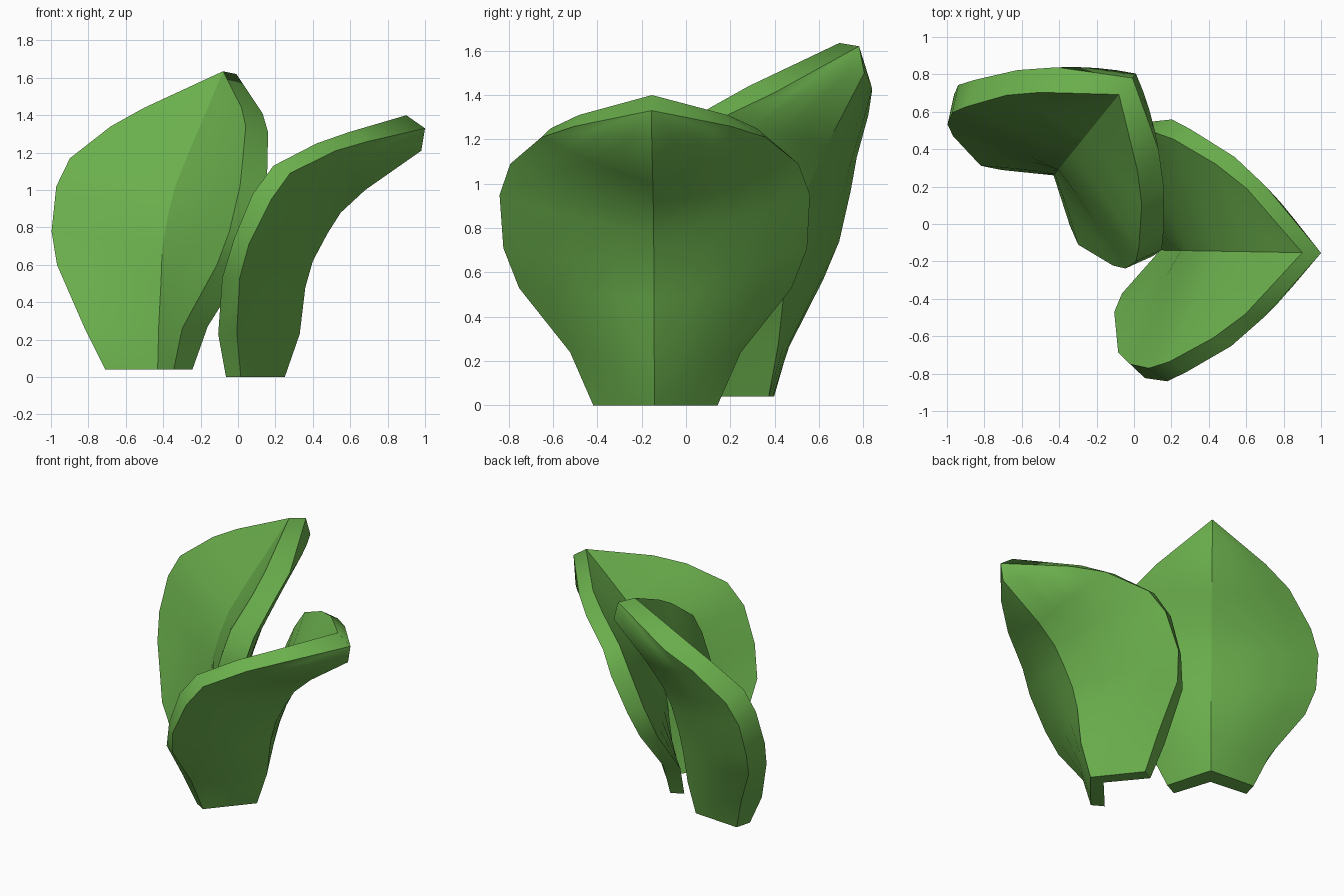
import bpy, bmesh, math
from mathutils import Matrix, Vector

if "Cube" in bpy.data.objects:
    bpy.data.objects.remove(bpy.data.objects["Cube"])

green = bpy.data.materials.new("leaf green")
green.diffuse_color = (0.147, 0.434, 0.074, 1)
green.use_nodes = True
green.node_tree.nodes["Principled BSDF"].inputs["Base Color"].default_value = green.diffuse_color

# Half widths of the inner and outer face, base to tip (shared by both leaves)
W_IN = [.235, .335, .55, .612, .632, .595, .465, .335, 0]
W_OUT = [.28, .385, .615, .685, .70, .65, .505, .35, 0]
BULGE = [0, .02, .03, .035, .035, .035, .03, .015, 0]  # rounding of each wing
COLS = 4  # strips per wing


def face_row(mid, edge, w, bulge):
    """One row across a folded leaf face, from one edge over the midrib to the other."""
    row = []
    for i in range(-COLS, COLS + 1):
        t = abs(i) / COLS
        b = bulge * 4 * t * (1 - t)
        u = mid[0] + (edge[0] - mid[0]) * t + b * .8
        z = mid[1] + (edge[1] - mid[1]) * t - b * .4
        s = (w * t + b * .4) * (1 if i > 0 else -1)
        row.append(Vector((u, s, z)))
    return row


def leaf(name, in_mid, in_edge, out_mid, out_edge, place, angle):
    bm = bmesh.new()
    loops = []
    for k in range(9):
        outer = face_row(out_mid[k], out_edge[k], W_OUT[k], BULGE[k])
        inner = face_row(in_mid[k], in_edge[k], W_IN[k], BULGE[k] * .25)
        loops.append([bm.verts.new(p) for p in outer + inner[::-1]])
    n = len(loops[0])
    for a, b in zip(loops, loops[1:]):
        for i in range(n):
            j = (i + 1) % n
            bm.faces.new((a[i], a[j], b[j], b[i]))
    # flat base
    base = loops[0]
    for i in range(2 * COLS):
        bm.faces.new((base[i + 1], base[i], base[n - 1 - i], base[n - 2 - i]))
    # sharp creases: rims, both midribs and the base outline; all else is smooth
    for f in bm.faces:
        f.smooth = True
    for i in (0, COLS, 2 * COLS, 2 * COLS + 1, 3 * COLS + 1, n - 1):
        for a, b in zip(loops, loops[1:]):
            bm.edges.get((a[i], b[i])).smooth = False
    for i in range(n):
        bm.edges.get((base[i], base[(i + 1) % n])).smooth = False
    bmesh.ops.remove_doubles(bm, verts=bm.verts, dist=1e-4)
    bmesh.ops.recalc_face_normals(bm, faces=bm.faces)
    bm.transform(Matrix.Translation(place) @ Matrix.Rotation(math.radians(angle), 4, 'Z'))
    mesh = bpy.data.meshes.new(name)
    bm.to_mesh(mesh)
    bm.free()
    mesh.materials.append(green)
    ob = bpy.data.objects.new(name, mesh)
    bpy.context.collection.objects.link(ob)


# Low leaf bending far outward: (reach, height) of each guide line
leaf("bent_leaf",
     [(0, 0), (.08, .25), (.11, .50), (.15, .67), (.225, .855), (.30, .98), (.44, 1.125), (.605, 1.27), (.76, 1.40)],
     [(-.20, 0), (-.24, .23), (-.215, .53), (-.15, .74), (-.05, .98), (.06, 1.13), (.29, 1.25), (.46, 1.31), (.76, 1.40)],
     [(.11, 0), (.19, .23), (.22, .48), (.26, .62), (.34, .77), (.41, .88), (.54, 1.0), (.84, 1.21), (.86, 1.33)],
     [(-.12, 0), (-.14, .24), (-.12, .53), (-.07, .71), (.05, .95), (.15, 1.09), (.39, 1.21), (.56, 1.26), (.86, 1.33)],
     (.14, -.14, 0), -1)

# Taller, more upright leaf
leaf("upright_leaf",
     [(0, .04), (.01, .28), (.03, .52), (.04, .70), (.09, .87), (.15, 1.02), (.27, 1.21), (.40, 1.40), (.556, 1.635)],
     [(-.153, .04), (-.205, .26), (-.175, .60), (-.145, .78), (-.08, 1.02), (-.01, 1.17), (.175, 1.34), (.30, 1.44), (.556, 1.635)],
     [(.145, .04), (.20, .27), (.23, .48), (.26, .64), (.31, .83), (.365, .97), (.48, 1.17), (.70, 1.50), (.67, 1.62)],
     [(-.05, .04), (-.05, .27), (-.035, .57), (0, .74), (.055, .97), (.13, 1.12), (.315, 1.31), (.46, 1.41), (.67, 1.62)],
     (-.43, .26, 0), 51)
